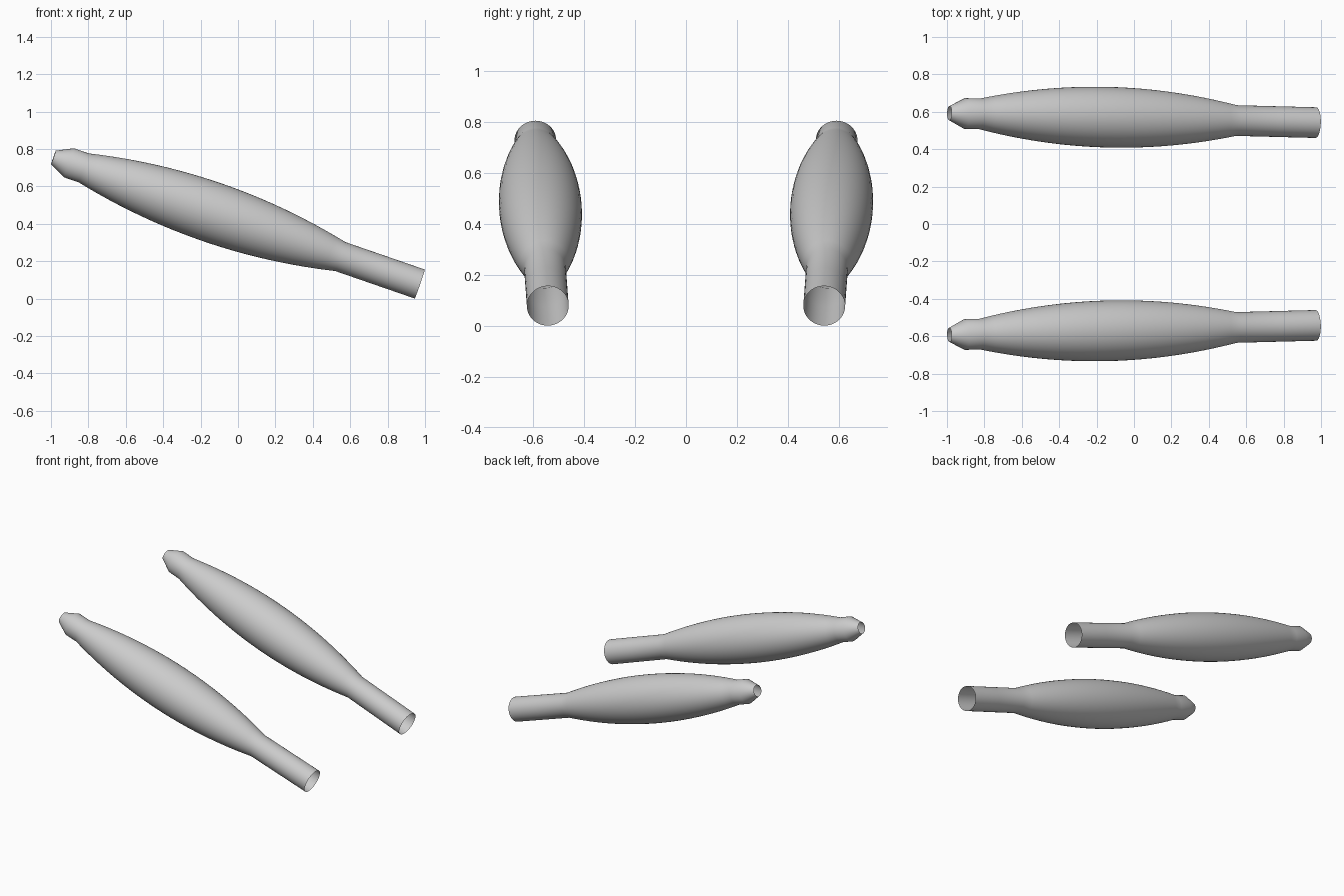
import bpy, bmesh, math
from mathutils import Vector

if "Cube" in bpy.data.objects:
    bpy.data.objects.remove(bpy.data.objects["Cube"])

metal = bpy.data.materials.new("grey_metal")
metal.diffuse_color = (0.6, 0.6, 0.6, 1)
metal.use_nodes = True
metal.node_tree.nodes["Principled BSDF"].inputs["Base Color"].default_value = metal.diffuse_color

SIDES = 48
PIPE_R, BODY_R, TIP_R = 0.082, 0.162, 0.038
PIPE_END, BODY_END, COLLAR_END = 0.45, 1.902, 1.986


def profile(length):
    """(distance, radius) pairs from the open tail end to the narrow tip."""
    pts = [(0, PIPE_R), (PIPE_END * 0.5, PIPE_R)]
    # bulged muffler body
    steps = 24
    for i in range(steps + 1):
        t = i / steps
        bulge = 1 - (2 * t - 1) ** 2
        pts.append((PIPE_END + t * (BODY_END - PIPE_END),
                    PIPE_R + bulge * (BODY_R - PIPE_R)))
    # short collar and tapered tip
    pts += [(COLLAR_END, PIPE_R), (length, TIP_R)]
    return pts


def exhaust(name, side):
    tail = Vector((0.972, 0.542 * side, 0.078))
    tip = Vector((-0.987, 0.593 * side, 0.755))
    axis = tip - tail
    bm = bmesh.new()
    rings = []
    for d, r in profile(axis.length):
        rings.append([bm.verts.new((r * math.cos(a), r * math.sin(a), d))
                      for a in (2 * math.pi * k / SIDES for k in range(SIDES))])
    for low, high in zip(rings, rings[1:]):
        for k in range(SIDES):
            n = (k + 1) % SIDES
            bm.faces.new((low[k], low[n], high[n], high[k])).smooth = True
    mesh = bpy.data.meshes.new(name)
    bm.to_mesh(mesh)
    bm.free()
    mesh.materials.append(metal)
    ob = bpy.data.objects.new(name, mesh)
    ob.location = tail
    ob.rotation_mode = 'QUATERNION'
    ob.rotation_quaternion = axis.to_track_quat('Z', 'Y')
    bpy.context.collection.objects.link(ob)


# matching pair of exhaust pipes, open at both ends
exhaust("exhaust_pipe_left", 1)
exhaust("exhaust_pipe_right", -1)
